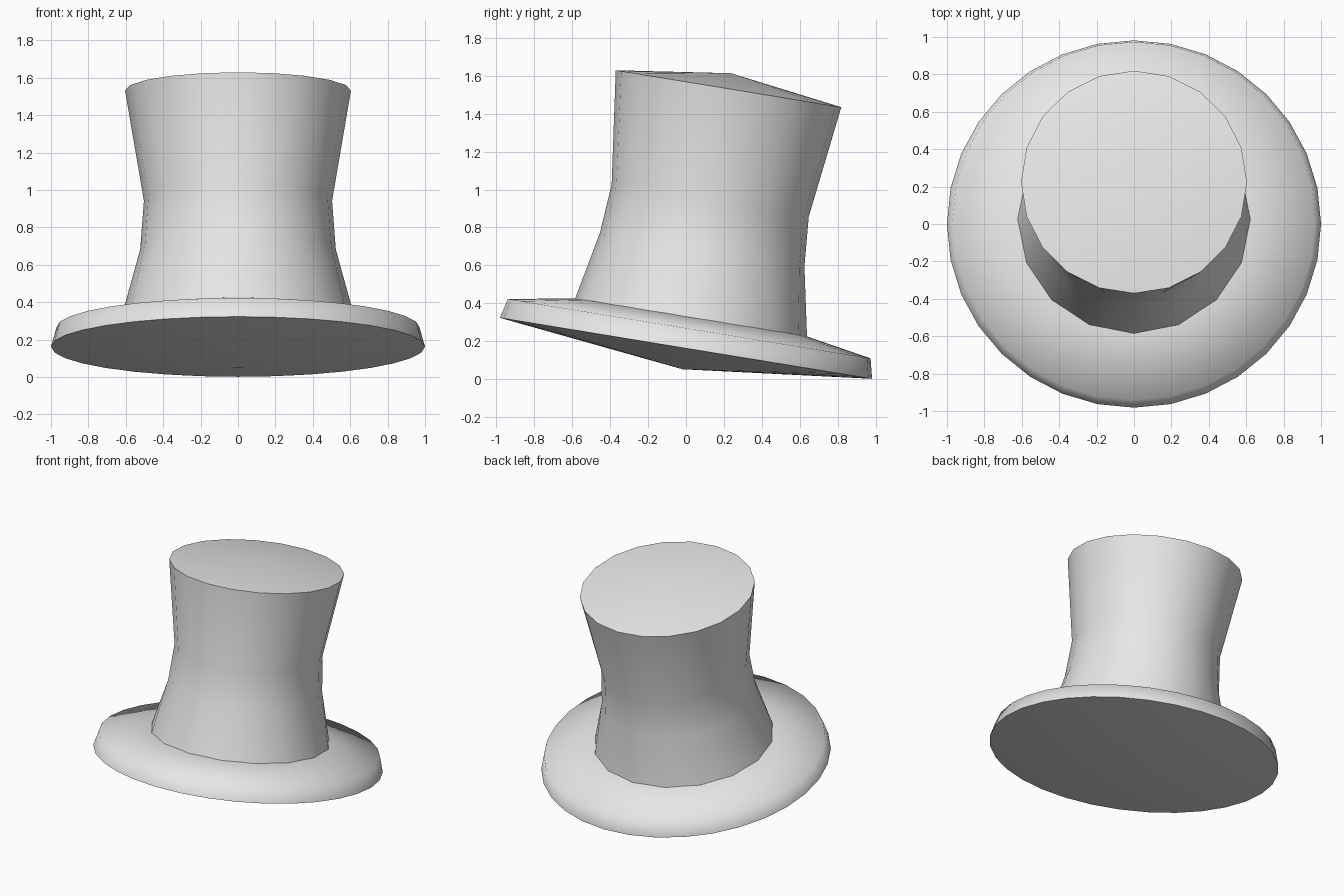
import bpy, bmesh, math
from mathutils import Matrix

default = bpy.data.objects.get("Cube")
if default:
    bpy.data.objects.remove(default, do_unlink=True)

# One plain grey felt
felt = bpy.data.materials.new("light_grey_felt")
felt.use_nodes = True
GREY = (0.8, 0.8, 0.8, 1.0)
felt.diffuse_color = GREY
felt.node_tree.nodes["Principled BSDF"].inputs["Base Color"].default_value = GREY

# The whole hat leans backwards about the x axis
TILT = Matrix.Translation((0, 0, 0.162)) @ Matrix.Rotation(math.radians(-9.3), 4, "X")


def zip_rings(bm, low, high):
    """Join two rings that may have different numbers of sides (1 = a pole)."""
    a, b = len(low), len(high)
    i = j = 0
    while i < a or j < b:
        next_a = (i + 1) / a if a > 1 and i < a else 9
        next_b = (j + 1) / b if b > 1 and j < b else 9
        if min(next_a, next_b) == 9:
            break
        step_a = next_a <= next_b + 1e-6
        step_b = next_b <= next_a + 1e-6
        face = [low[i % a]]
        if step_a:
            face.append(low[(i + 1) % a])
            i += 1
        if step_b:
            face.append(high[(j + 1) % b])
        face.append(high[j % b])
        if step_b:
            j += 1
        bm.faces.new(face)


def lathe(name, rings):
    """Build a round part from rings of (height, x radius, y radius, sides)."""
    bm = bmesh.new()
    loops = []
    for h, rx, ry, sides in rings:
        angles = [math.tau * k / sides for k in range(sides)]
        loops.append([bm.verts.new((rx * math.sin(t), -ry * math.cos(t), h)) for t in angles])
    for low, high in zip(loops, loops[1:]):
        zip_rings(bm, low, high)
    bmesh.ops.recalc_face_normals(bm, faces=bm.faces)
    bm.transform(TILT)
    mesh = bpy.data.meshes.new(name)
    bm.to_mesh(mesh)
    bm.free()
    mesh.materials.append(felt)
    obj = bpy.data.objects.new(name, mesh)
    bpy.context.collection.objects.link(obj)
    bpy.ops.object.select_all(action="DESELECT")
    obj.select_set(True)
    bpy.context.view_layer.objects.active = obj
    bpy.ops.object.shade_smooth_by_angle(angle=math.radians(70))
    return obj


# Brim: shallow cone below, bevelled rim, gently rising top
lathe("brim", [
    (-0.112, 0, 0, 1),
    (0.0, 1.0, 0.995, 32),
    (0.105, 0.97, 0.97, 32),
    (0.165, 0.62, 0.62, 32),
    (0.25, 0, 0, 1),
])

# Crown: pinched waist, flared top with a slightly raised lid
lathe("crown", [
    (0.10, 0, 0, 1),
    (0.165, 0.622, 0.62, 16),
    (0.527, 0.523, 0.547, 20),
    (0.79, 0.503, 0.527, 20),
    (1.388, 0.604, 0.603, 20),
    (1.471, 0, 0, 1),
])
